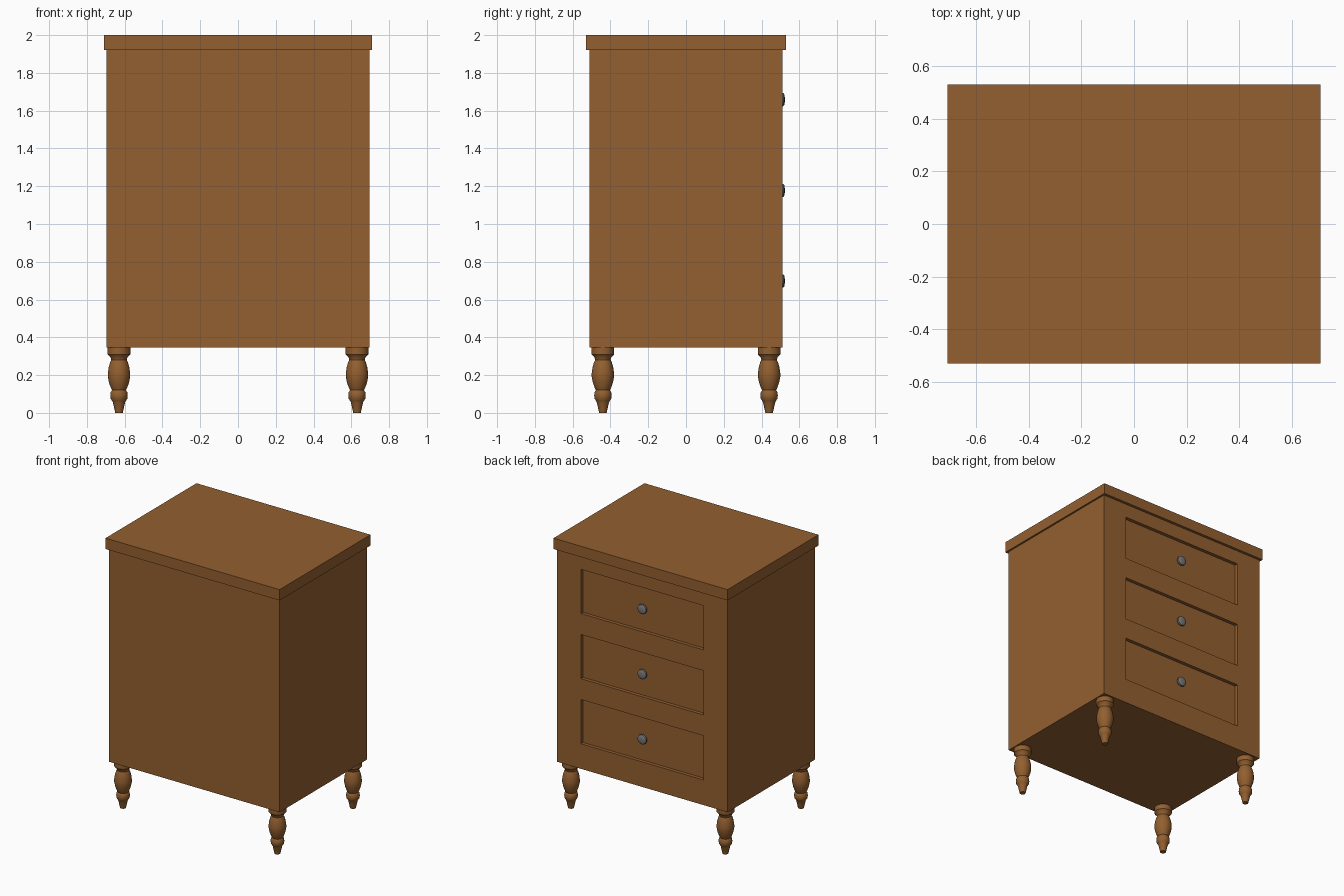
import bpy, bmesh, math
from mathutils import Matrix

if "Cube" in bpy.data.objects:
    bpy.data.objects.remove(bpy.data.objects["Cube"])


def material(name, rgb):
    m = bpy.data.materials.new(name)
    m.diffuse_color = (*rgb, 1)
    m.use_nodes = True
    m.node_tree.nodes["Principled BSDF"].inputs["Base Color"].default_value = m.diffuse_color
    return m


WOOD = material("brown wood", (0.29, 0.115, 0.029))
METAL = material("grey metal", (0.18, 0.18, 0.18))


def finish(name, bm, mat, smooth=False):
    bmesh.ops.recalc_face_normals(bm, faces=bm.faces)
    me = bpy.data.meshes.new(name)
    bm.to_mesh(me)
    bm.free()
    me.materials.append(mat)
    ob = bpy.data.objects.new(name, me)
    bpy.context.collection.objects.link(ob)
    if smooth:
        bpy.ops.object.select_all(action='DESELECT')
        ob.select_set(True)
        bpy.context.view_layer.objects.active = ob
        bpy.ops.object.shade_smooth_by_angle(angle=math.radians(35))
    return ob


def box(hx, hy, z0, z1):
    bm = bmesh.new()
    bmesh.ops.create_cube(bm, size=1)
    for v in bm.verts:
        v.co = (v.co.x * 2 * hx, v.co.y * 2 * hy, z0 + (v.co.z + 0.5) * (z1 - z0))
    return bm


def turned(name, profile, mat, matrix, n=32):
    """Spin a (radius, height) profile about z, closing both ends."""
    bm = bmesh.new()
    rings = [[bm.verts.new((r * math.cos(2 * math.pi * i / n),
                            r * math.sin(2 * math.pi * i / n), z))
              for i in range(n)] for r, z in profile]
    for a, b in zip(rings, rings[1:]):
        for i in range(n):
            j = (i + 1) % n
            bm.faces.new((a[i], a[j], b[j], b[i]))
    bm.faces.new(rings[0])
    bm.faces.new(rings[-1])
    bm.transform(matrix)
    return finish(name, bm, mat, True)


# Cabinet body with three recessed drawer fronts on the +y side
drawer_z = [0.695, 1.175, 1.655]
hx, hz, depth = 0.5, 0.163, 0.025
bm = box(0.697, 0.51, 0.347, 1.92)
cuts = [((s * hx, 0, 0), (1, 0, 0)) for s in (-1, 1)]
cuts += [((0, 0, z + s * hz), (0, 0, 1)) for z in drawer_z for s in (-1, 1)]
for co, no in cuts:
    bmesh.ops.bisect_plane(bm, geom=bm.verts[:] + bm.edges[:] + bm.faces[:],
                           plane_co=co, plane_no=no)
bm.normal_update()
panels = []
for f in bm.faces:
    c = f.calc_center_median()
    if f.normal.y > 0.9 and abs(c.x) < hx and any(abs(c.z - z) < hz for z in drawer_z):
        panels.append(f)
bmesh.ops.inset_individual(bm, faces=panels, thickness=0, depth=-depth)
finish("cabinet_body", bm, WOOD)

# Overhanging top slab
finish("top_slab", box(0.71, 0.53, 1.92, 2.0), WOOD)

# Turned legs
leg = [(0.02, 0), (0.032, 0.055), (0.036, 0.063), (0.044, 0.075), (0.046, 0.092),
       (0.044, 0.11), (0.037, 0.12), (0.043, 0.132), (0.053, 0.16), (0.059, 0.19),
       (0.059, 0.21), (0.055, 0.24), (0.047, 0.268), (0.041, 0.28), (0.045, 0.295),
       (0.06, 0.31), (0.06, 0.349)]
for sx in (-1, 1):
    for sy in (-1, 1):
        nm = ("front" if sy < 0 else "back") + ("_left" if sx < 0 else "_right") + "_leg"
        turned(nm, leg, WOOD, Matrix.Translation((sx * 0.63, sy * 0.44, 0)))

# Drawer knobs, pointing towards +y
knob = [(0.018, -0.002), (0.018, 0.01), (0.034, 0.017), (0.036, 0.024),
        (0.034, 0.031), (0.027, 0.036), (0.012, 0.038)]
for i, z in enumerate(drawer_z):
    turned(f"drawer_knob_{i + 1}", knob, METAL,
           Matrix.Translation((0, 0.51 - depth, z + 0.003)) @ Matrix.Rotation(-math.pi / 2, 4, 'X'), 24)
